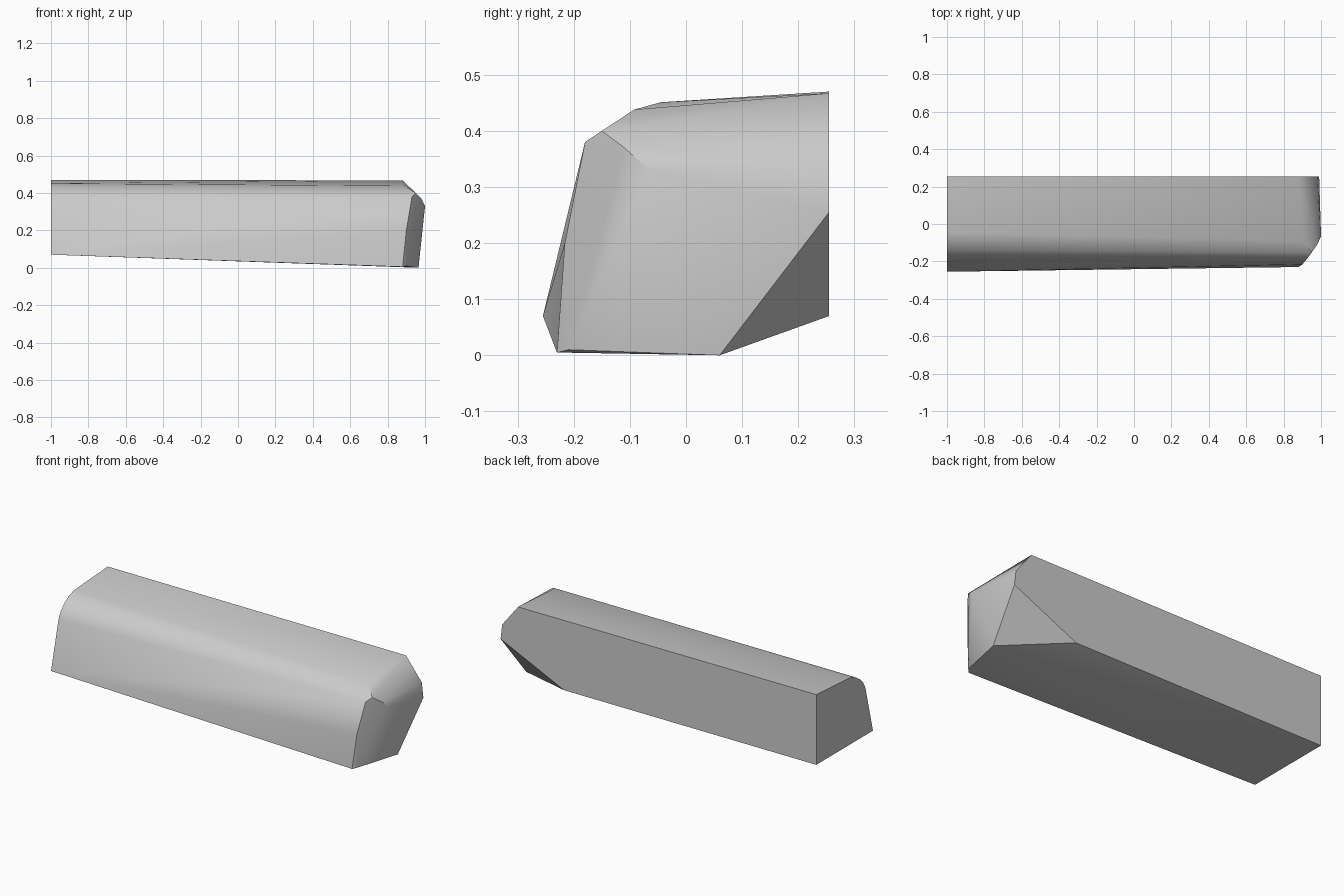
import bpy, bmesh, math

default = bpy.data.objects.get("Cube")
if default:
    bpy.data.objects.remove(default, do_unlink=True)

BACK = 0.255

# Plain grey finish
grey = bpy.data.materials.new("plain_grey")
grey.use_nodes = True
colour = (0.6, 0.6, 0.6, 1)
grey.diffuse_color = colour
grey.node_tree.nodes["Principled BSDF"].inputs["Base Color"].default_value = colour

# Cut end cross-section (y, z), with a rounded front top edge
cut_end = [(-BACK, 0.07), (-0.187, 0.34), (-0.167, 0.378), (-0.137, 0.408),
           (-0.092, 0.437), (-0.045, 0.451), (BACK, 0.47), (BACK, 0.07)]

# Chamfered end: front corner, top bevel, end face, lower back corner
front_corner = [(0.88, -0.23, 0.005), (0.9, -0.21, 0.01),
                (0.9, -0.216, 0.2), (0.93, -0.18, 0.38)]
top_bevel = [(0.88, BACK, 0.467), (0.89, -0.092, 0.438), (0.95, -0.15, 0.4)]
end_face = [(0.98, -0.11, 0.37), (1.0, -0.065, 0.33), (0.98, BACK, 0.34),
            (0.99, BACK, BACK), (0.965, 0.06, 0)]
lower_corner = [(0.59, BACK, 0.07)]

# Stretch a skin around the two ends to form the block
bm = bmesh.new()
for y, z in cut_end:
    bm.verts.new((-1, y, z))
for point in front_corner + top_bevel + end_face + lower_corner:
    bm.verts.new(point)
hull = bmesh.ops.convex_hull(bm, input=bm.verts[:])
loose = [v for v in bm.verts if not v.link_faces]
bmesh.ops.delete(bm, geom=loose, context="VERTS")
bmesh.ops.dissolve_limit(bm, angle_limit=math.radians(0.5),
                         verts=bm.verts[:], edges=bm.edges[:])
bmesh.ops.recalc_face_normals(bm, faces=bm.faces[:])

mesh = bpy.data.meshes.new("chamfered_block")
bm.to_mesh(mesh)
bm.free()
mesh.materials.append(grey)
block = bpy.data.objects.new("chamfered_block", mesh)
bpy.context.collection.objects.link(block)

# Smooth the rounded edge, keep the bevels crisp
bpy.ops.object.select_all(action="DESELECT")
block.select_set(True)
bpy.context.view_layer.objects.active = block
bpy.ops.object.shade_smooth_by_angle(angle=math.radians(30))
